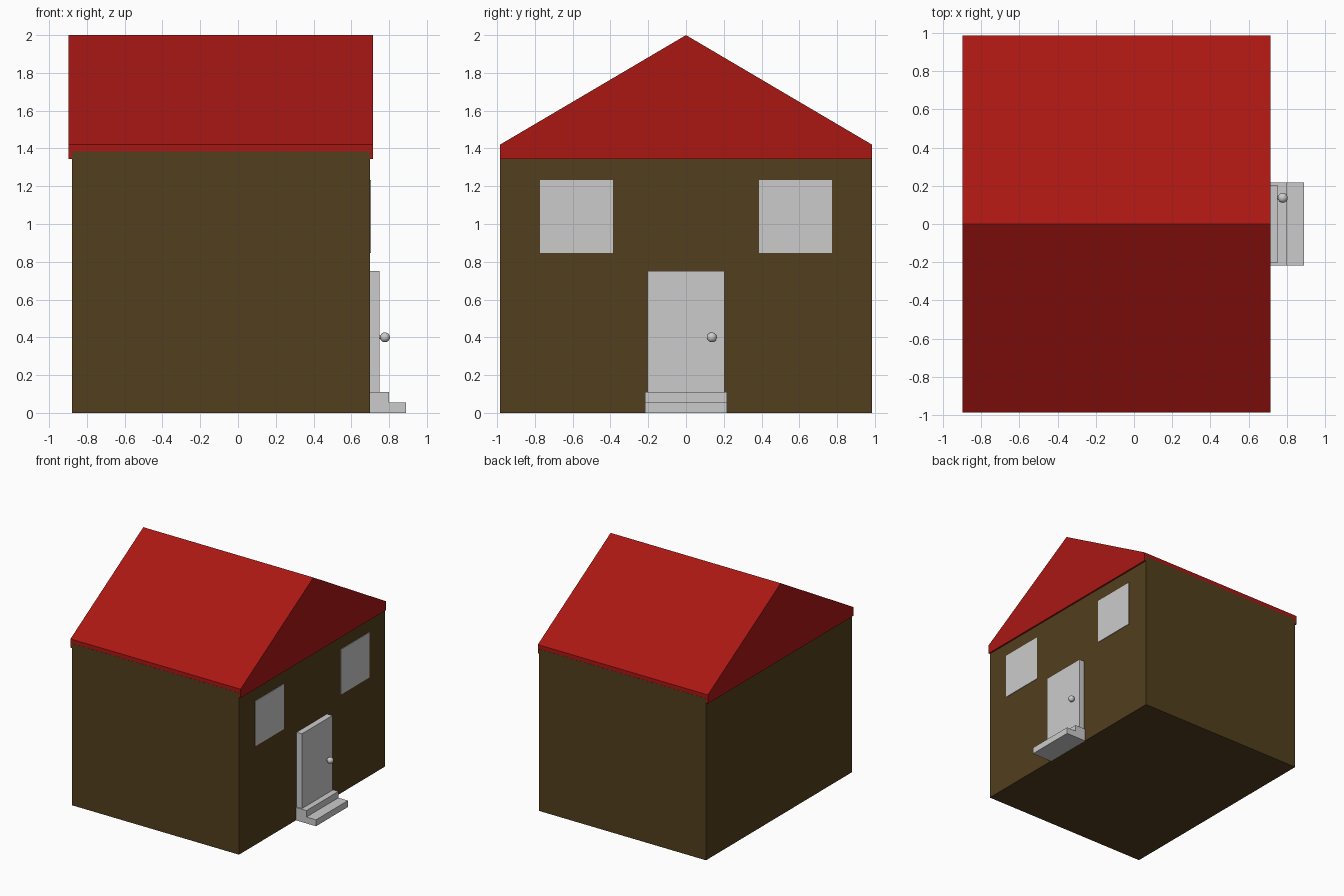
import bpy, bmesh, math

if "Cube" in bpy.data.objects:
    bpy.data.objects.remove(bpy.data.objects["Cube"])


def material(name, rgb):
    mat = bpy.data.materials.new(name)
    mat.diffuse_color = (*rgb, 1)
    mat.use_nodes = True
    mat.node_tree.nodes["Principled BSDF"].inputs["Base Color"].default_value = mat.diffuse_color
    return mat


def make_object(name, bm, mat=None):
    bmesh.ops.recalc_face_normals(bm, faces=bm.faces[:])
    mesh = bpy.data.meshes.new(name)
    bm.to_mesh(mesh)
    bm.free()
    obj = bpy.data.objects.new(name, mesh)
    bpy.context.collection.objects.link(obj)
    if mat:
        mesh.materials.append(mat)
    return obj


def prism(name, points, axis, start, end, mat=None):
    """Extrude an outline along x (points are y, z) or y (points are x, z)."""
    bm = bmesh.new()
    place = (lambda p: (start, *p)) if axis == 'x' else (lambda p: (p[0], start, p[1]))
    face = bm.faces.new([bm.verts.new(place(p)) for p in points])
    moved = bmesh.ops.extrude_face_region(bm, geom=[face], use_keep_orig=True)['geom']
    shift = (end - start, 0, 0) if axis == 'x' else (0, end - start, 0)
    bmesh.ops.translate(bm, vec=shift, verts=[v for v in moved if isinstance(v, bmesh.types.BMVert)])
    return make_object(name, bm, mat)


def box(name, x, y, z, mat=None):
    outline = [(y[0], z[0]), (y[1], z[0]), (y[1], z[1]), (y[0], z[1])]
    return prism(name, outline, 'x', x[0], x[1], mat)


brown = material("brown_wall", (0.084, 0.049, 0.0126))
red = material("red_roof", (0.40, 0.0086, 0.0066))

# Walls
box("walls", (-0.88, 0.70), (-0.986, 0.986), (0, 1.385), brown)

# Gabled roof with a short vertical eave
gable = [(-0.985, 1.345), (0.985, 1.345), (0.985, 1.42), (0, 2.0), (-0.985, 1.42)]
prism("roof", gable, 'x', -0.897, 0.714, red)

# Windows either side of the door
for side, label in ((-1, "left"), (1, "right")):
    box(label + "_window", (0.69, 0.705), sorted((side * 0.387, side * 0.773)), (0.847, 1.233))

# Door slab
box("door", (0.69, 0.75), (-0.205, 0.205), (0.10, 0.75))

# Two-tread doorstep
steps = [(0.69, 0), (0.89, 0), (0.89, 0.055), (0.80, 0.055), (0.80, 0.11), (0.69, 0.11)]
prism("doorstep", steps, 'y', -0.216, 0.216)

# Round door knob
bpy.ops.mesh.primitive_uv_sphere_add(segments=32, ring_count=16, radius=0.026,
                                     location=(0.778, 0.137, 0.40))
bpy.context.object.name = "door_knob"
bpy.ops.object.shade_smooth_by_angle()

# Knob stem
bpy.ops.mesh.primitive_cylinder_add(vertices=16, radius=0.009, depth=0.03,
                                    location=(0.755, 0.137, 0.40),
                                    rotation=(0, math.pi / 2, 0))
bpy.context.object.name = "knob_stem"
bpy.ops.object.shade_smooth_by_angle()
